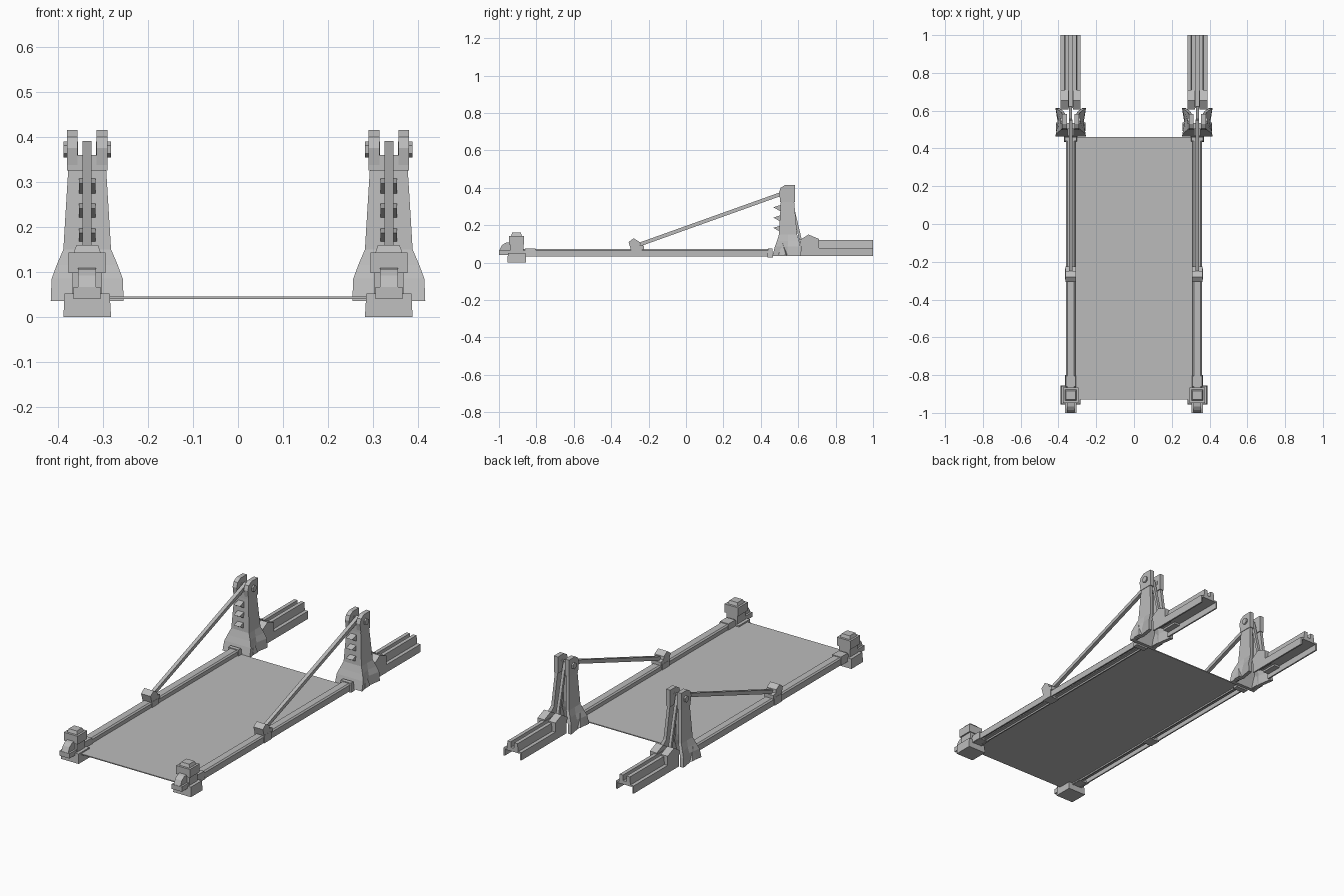
import bpy, bmesh, math

if "Cube" in bpy.data.objects:
    bpy.data.objects.remove(bpy.data.objects["Cube"])

grey = bpy.data.materials.new("stone grey")
grey.use_nodes = True
COLOUR = (0.5, 0.5, 0.5, 1)
grey.diffuse_color = COLOUR
grey.node_tree.nodes["Principled BSDF"].inputs["Base Color"].default_value = COLOUR


def loft(name, rings):
    """Solid skinned through rings of equal point count, closed by end caps."""
    bm = bmesh.new()
    rows = [[bm.verts.new(p) for p in ring] for ring in rings]
    n = len(rows[0])
    for a, b in zip(rows, rows[1:]):
        for i in range(n):
            bm.faces.new((a[i], a[(i + 1) % n], b[(i + 1) % n], b[i]))
    bm.faces.new(rows[0][::-1])
    bm.faces.new(rows[-1])
    bmesh.ops.recalc_face_normals(bm, faces=bm.faces)
    mesh = bpy.data.meshes.new(name)
    bm.to_mesh(mesh)
    bm.free()
    mesh.materials.append(grey)
    obj = bpy.data.objects.new(name, mesh)
    bpy.context.collection.objects.link(obj)
    return obj


def across(name, x0, x1, profile):
    """Extrude a (y, z) profile along x."""
    return loft(name, [[(x, y, z) for y, z in profile] for x in (x0, x1)])


def along(name, cx, y0, y1, half):
    """Extrude half an (x, z) profile, mirrored about cx, along y."""
    full = half + [(-x, z) for x, z in reversed(half)]
    return loft(name, [[(cx + x, y, z) for x, z in full] for y in (y0, y1)])


def box(name, cx, w, y0, y1, z0, z1, taper=0):
    """Block of half width w whose top may be drawn in by taper."""
    rings = []
    for z, t in ((z0, 0), (z1, taper)):
        a, b, c, d = cx - w + t, cx + w - t, y0 + t, y1 - t
        rings.append([(a, c, z), (b, c, z), (b, d, z), (a, d, z)])
    return loft(name, rings)


def bar(name, cx, w, start, end, thick):
    """Straight square bar between two (y, z) points."""
    dy, dz = end[0] - start[0], end[1] - start[1]
    k = thick / 2 / math.hypot(dy, dz)
    ny, nz = -dz * k, dy * k
    return across(name, cx - w, cx + w, [
        (start[0] + ny, start[1] + nz), (end[0] + ny, end[1] + nz),
        (end[0] - ny, end[1] - nz), (start[0] - ny, start[1] - nz)])


def tower_ring(cx, z, w, front, back, waist, t):
    """U-shaped section, open at the back, with pinched sides."""
    mid = (front + back) / 2
    half = [(w, front), (w - waist, mid), (w, back), (w - t, back),
            (w - waist - t, mid), (w - t, front + t)]
    loop = half + [(-x, y) for x, y in reversed(half)]
    return [(cx + x, y, z) for x, y in loop]


# Bridge deck
box("deck", 0, 0.335, -0.93, 0.46, 0.04, 0.045)

for side, s in (("left", 1), ("right", -1)):
    c = 0.335 * s

    # Side rail, hollow underneath, with its clamps
    along(f"{side}_rail", c, -0.87, 0.46,
          [(0.025, 0.032), (0.025, 0.065), (0.018, 0.072)][::-1]
          + [(0.018, 0.032), (0.015, 0.06)])
    box(f"{side}_rail_rear_clamp", c, 0.035, 0.435, 0.465, 0.027, 0.076, 0.004)
    box(f"{side}_rail_front_clamp", c, 0.03, -0.865, -0.8, 0.033, 0.076, 0.004)
    box(f"{side}_rail_middle_clamp", c, 0.029, -0.295, -0.235, 0.032, 0.075)
    across(f"{side}_rod_bracket", c - 0.028, c + 0.028,
           [(-0.295, 0.07), (-0.307, 0.11), (-0.28, 0.13), (-0.25, 0.112),
            (-0.248, 0.095), (-0.225, 0.09), (-0.225, 0.07)])

    # Front foot, post and nose
    box(f"{side}_foot", c, 0.053, -0.955, -0.855, 0.0, 0.052, 0.003)
    box(f"{side}_post_lower", c, 0.033, -0.94, -0.87, 0.05, 0.1)
    box(f"{side}_post_upper", c, 0.041, -0.947, -0.865, 0.098, 0.143)
    box(f"{side}_post_cap", c, 0.03, -0.935, -0.877, 0.143, 0.16, 0.006)
    box(f"{side}_nose_base", c, 0.03, -1.0, -0.94, 0.04, 0.066)
    across(f"{side}_nose", c - 0.02, c + 0.02,
           [(-0.998, 0.066), (-0.985, 0.092), (-0.965, 0.106),
            (-0.94, 0.11), (-0.94, 0.066)])

    # Tower shell with a flared base
    loft(f"{side}_tower", [tower_ring(c, *ring) for ring in (
        (0.036, 0.081, 0.462, 0.615, 0.012, 0.02),
        (0.085, 0.079, 0.475, 0.612, 0.014, 0.02),
        (0.115, 0.068, 0.486, 0.605, 0.01, 0.02),
        (0.15, 0.053, 0.497, 0.594, 0.0, 0.017),
        (0.33, 0.042, 0.507, 0.578, 0.0, 0.016))])
    for k, d in (("outer", 1), ("inner", -1)):
        # Buttress facet on each flank of the base
        tip = c + 0.066 * d
        loft(f"{side}_{k}_buttress", [
            [(c + 0.05 * d, 0.475, 0.04), (c + 0.05 * d, 0.555, 0.04),
             (c + 0.05 * d, 0.515, 0.125)],
            [(c + 0.079 * d, 0.495, 0.04), (c + 0.079 * d, 0.535, 0.04),
             (tip, 0.515, 0.108)]])
        # Forked head cheek and axle end
        x0, x1 = c + 0.021 * d, c + 0.045 * d
        across(f"{side}_{k}_cheek", x0, x1,
               [(0.505, 0.325), (0.497, 0.375), (0.506, 0.4), (0.53, 0.415),
                (0.583, 0.415), (0.583, 0.325)])
        across(f"{side}_{k}_axle", c + 0.02 * d, c + 0.053 * d,
               [(0.545 + 0.018 * math.sin(a), 0.372 + 0.018 * math.cos(a))
                for a in (i * math.tau / 6 for i in range(6))])
    box(f"{side}_head_block", c, 0.044, 0.503, 0.535, 0.325, 0.36)

    # Ratchet teeth up the tower front
    for i in range(3):
        z = 0.18 + 0.055 * i
        across(f"{side}_tooth_{i + 1}", c - 0.018, c + 0.018,
               [(0.512, z - 0.02), (0.467, z + 0.006), (0.512, z + 0.02)])

    # Lifting rod and rear rod
    bar(f"{side}_lifting_rod", c, 0.01, (-0.245, 0.098), (0.55, 0.382), 0.02)
    bar(f"{side}_rear_rod", c, 0.008, (0.55, 0.382), (0.615, 0.11), 0.014)

    # Rear beam: stepped hollow channel with a groove on top
    along(f"{side}_rear_beam", c, 0.615, 1.0,
          [(0.01, 0.09), (0.01, 0.12), (0.03, 0.12), (0.034, 0.078),
           (0.053, 0.078), (0.053, 0.036), (0.045, 0.036), (0.045, 0.07),
           (0.01, 0.07)])
    for k, d in (("outer", 1), ("inner", -1)):
        across(f"{side}_{k}_beam_shoulder", c + 0.012 * d, c + 0.053 * d,
               [(0.62, 0.06), (0.607, 0.12), (0.655, 0.15), (0.71, 0.127),
                (0.71, 0.06)])
